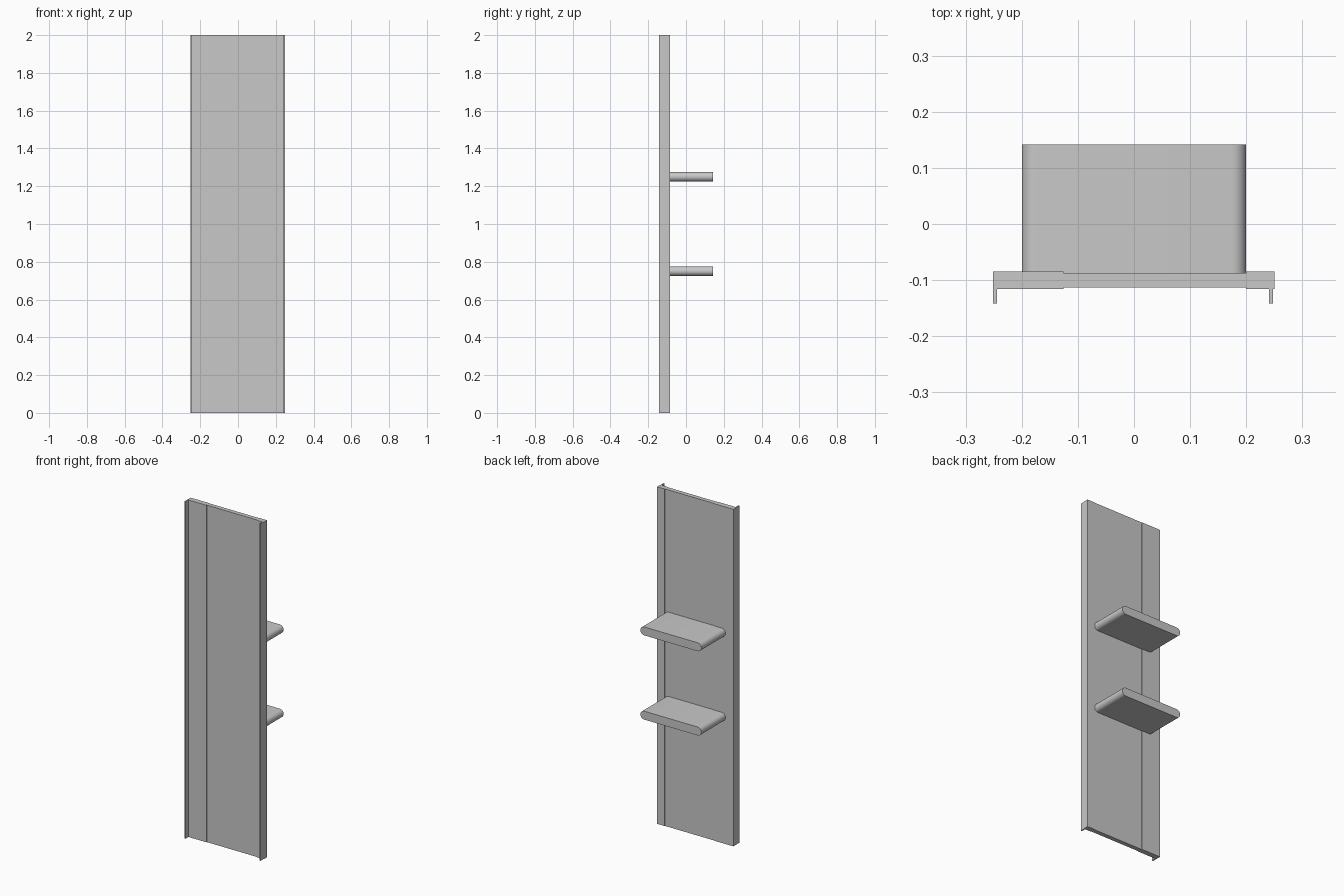
import bpy
import bmesh
import math
from mathutils import Vector

default = bpy.data.objects.get("Cube")
if default:
    bpy.data.objects.remove(default, do_unlink=True)

GREY = (0.58, 0.58, 0.58, 1.0)
grey = bpy.data.materials.new("light grey")
grey.use_nodes = True
grey.diffuse_color = GREY
grey.node_tree.nodes["Principled BSDF"].inputs["Base Color"].default_value = GREY


def extrude_profile(name, points, sweep):
    """Extrude a closed planar outline along the sweep vector."""
    bm = bmesh.new()
    face = bm.faces.new([bm.verts.new(p) for p in points])
    result = bmesh.ops.extrude_face_region(bm, geom=[face], use_keep_orig=True)
    moved = [v for v in result["geom"] if isinstance(v, bmesh.types.BMVert)]
    bmesh.ops.translate(bm, verts=moved, vec=Vector(sweep))
    bmesh.ops.recalc_face_normals(bm, faces=bm.faces)
    mesh = bpy.data.meshes.new(name)
    bm.to_mesh(mesh)
    bm.free()
    mesh.materials.append(grey)
    obj = bpy.data.objects.new(name, mesh)
    bpy.context.collection.objects.link(obj)
    return obj


# Back panel: thicker edge strips, a recessed middle and two front lips
LIP, FRONT, BACK, STEP = -0.142, -0.116, -0.085, 0.003
outline = [
    (-0.251, LIP), (-0.244, LIP), (-0.244, FRONT),
    (-0.126, FRONT), (-0.126, FRONT + STEP),
    (0.2, FRONT + STEP), (0.2, FRONT),
    (0.241, FRONT), (0.241, LIP), (0.248, LIP), (0.248, FRONT),
    (0.25, FRONT), (0.25, BACK), (0.2, BACK),
    (0.2, BACK - 0.002), (-0.126, BACK - 0.002),
    (-0.126, BACK), (-0.251, BACK),
]
extrude_profile("back_panel", [(x, y, 0) for x, y in outline], (0, 0, 2))

# Shelves with fully rounded side edges
HALF_WIDTH, RADIUS, SEGMENTS = 0.2, 0.025, 16
SHELF_BACK, SHELF_END = -0.087, 0.142
for name, height in (("lower_shelf", 0.75), ("upper_shelf", 1.25)):
    section = []
    for side in (1, -1):
        for i in range(SEGMENTS + 1):
            a = math.pi * (i / SEGMENTS - 0.5)
            section.append((side * (HALF_WIDTH - RADIUS + RADIUS * math.cos(a)),
                            SHELF_BACK,
                            height + side * RADIUS * math.sin(a)))
    shelf = extrude_profile(name, section, (0, SHELF_END - SHELF_BACK, 0))
    bpy.ops.object.select_all(action="DESELECT")
    shelf.select_set(True)
    bpy.context.view_layer.objects.active = shelf
    bpy.ops.object.shade_smooth_by_angle(angle=math.radians(30))
